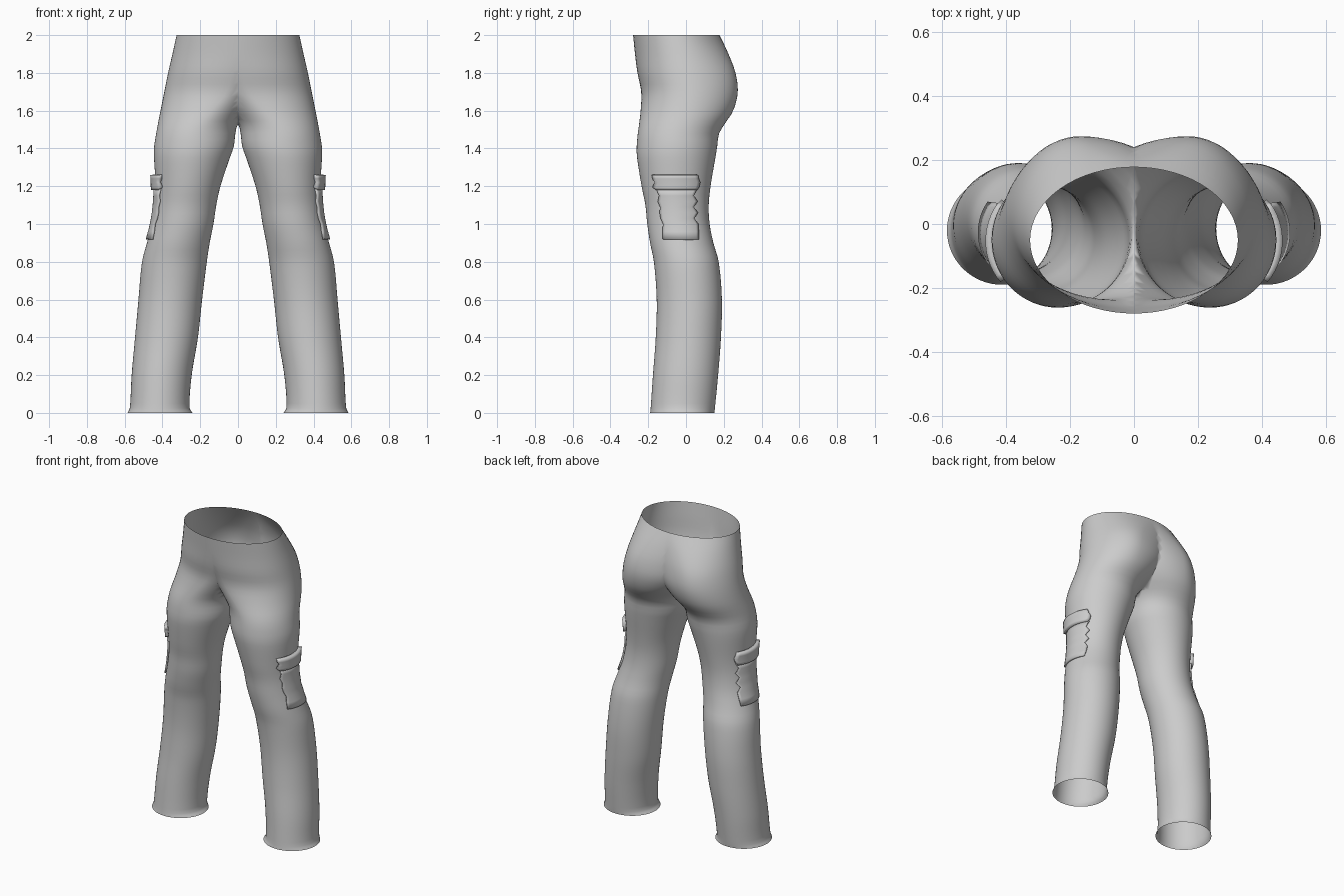
import bpy, bmesh, math

if "Cube" in bpy.data.objects:
    bpy.data.objects.remove(bpy.data.objects["Cube"])

# Leg sections: z, inner x, outer x, front y, back y
LEG = [(0.0, .24, .585, -.19, .15), (.025, .257, .573, -.187, .153),
       (.2, .245, .563, -.175, .17), (.4, .212, .545, -.16, .185),
       (.6, .19, .527, -.155, .19), (.8, .165, .508, -.17, .173),
       (.9, .15, .482, -.19, .145), (1.0, .13, .455, -.205, .125),
       (1.1, .115, .44, -.215, .12), (1.2, .093, .436, -.235, .13),
       (1.36, .04, .445, -.26, .157), (1.41, .022, .444, -.261, .165),
       (1.48, .014, .433, -.255, .175)]
# Hip sections: as above plus x of the frontmost and rearmost points
HIP = [(1.53, 0.0, .424, -.248, .205, .20, .212), (1.6, -.06, .41, -.24, .25, .14, .19),
       (1.7, -.14, .39, -.237, .274, .06, .17), (1.8, -.2, .37, -.257, .262, .03, .15),
       (1.9, -.27, .347, -.27, .225, 0, .09), (2.0, -.325, .325, -.28, .178, 0, 0)]
KEYS = [r + ((r[1] + r[2]) / 2,) * 2 for r in LEG] + HIP


def section(z):
    """Smoothly interpolated section values at height z."""
    n = len(KEYS)
    i = max(k for k in range(n - 1) if KEYS[k][0] <= z or k == 0)
    a, b = KEYS[i], KEYS[i + 1]
    p, q = KEYS[max(i - 1, 0)], KEYS[min(i + 2, n - 1)]
    h = b[0] - a[0]
    t = (z - a[0]) / h
    out = []
    for k in range(1, 7):
        ma = (b[k] - p[k]) / (b[0] - p[0]) * h
        mb = (q[k] - a[k]) / (q[0] - a[0]) * h
        out.append((2*t**3 - 3*t*t + 1) * a[k] + (t**3 - 2*t*t + t) * ma
                   + (3*t*t - 2*t**3) * b[k] + (t**3 - t*t) * mb)
    return out


def ring_point(z, ang):
    xi, xo, yf, yb, cf, cb = section(z)
    s, c = math.sin(ang), math.cos(ang)
    w = (1 + s) / 2
    mid = cf + (cb - cf) * w
    r = xo - mid if c > 0 else mid - xi
    return mid + r * c, (yf + yb) / 2 + (yb - yf) / 2 * s, z


def finish(bm, name, angle):
    me = bpy.data.meshes.new(name)
    bm.to_mesh(me)
    bm.free()
    ob = bpy.data.objects.new(name, me)
    bpy.context.collection.objects.link(ob)
    bpy.ops.object.select_all(action='DESELECT')
    ob.select_set(True)
    bpy.context.view_layer.objects.active = ob
    bpy.ops.object.shade_smooth_by_angle(angle=math.radians(angle))
    m = ob.modifiers.new("mirror", 'MIRROR')
    m.merge_threshold = .002
    return ob


def skin(bm, rows, closed):
    vs = [[bm.verts.new(p) for p in row] for row in rows]
    for a, b in zip(vs, vs[1:]):
        n = len(a)
        for j in range(n if closed else n - 1):
            k = (j + 1) % n
            bm.faces.new((a[j], a[k], b[k], b[j]))


# Trousers: one leg tube lofted up to the waist, cut at the centre and mirrored
N = 64
zs = [0, .012, .025] + [.05 + .0325 * i for i in range(61)]
bm = bmesh.new()
skin(bm, [[ring_point(min(z, 2), 2 * math.pi * j / N) for j in range(N)] for z in zs], True)
bmesh.ops.bisect_plane(bm, geom=bm.verts[:] + bm.edges[:] + bm.faces[:], dist=1e-5,
                       plane_co=(0, 0, 0), plane_no=(1, 0, 0), clear_inner=True)
finish(bm, "trousers", 80)


def leg_x(y, z):
    xi, xo, yf, yb, cf, cb = section(z)
    u = (y - (yf + yb) / 2) / ((yb - yf) / 2)
    return cf + (xo - cf) * math.sqrt(max(0, 1 - u * u))


def patch(name, edges, lift):
    """Cloth patch following the leg; edges = rows of z, front y, back y."""
    bm = bmesh.new()
    rows = []
    for z, y0, y1 in edges:
        ys = [y0 + (y1 - y0) * j / 14 for j in range(15)]
        rows.append([(leg_x(y, z) + lift, y, z) for y in ys])
    skin(bm, rows, False)
    ob = finish(bm, name, 40)
    s = ob.modifiers.new("thickness", 'SOLIDIFY')
    s.thickness = lift
    s.offset = -1


# Side pockets with wavy edges, and their flaps
patch("pocket", [(.92, -.125, .07), (.96, -.125, .068), (1.0, -.122, .066),
                 (1.03, -.135, .045), (1.06, -.14, .064), (1.09, -.138, .042),
                 (1.12, -.15, .062), (1.15, -.143, .042), (1.185, -.158, .06)], .012)
patch("pocket_flap", [(1.18, -.16, .06), (1.195, -.178, .07), (1.22, -.167, .076),
                      (1.24, -.178, .068), (1.26, -.182, .064)], .026)
